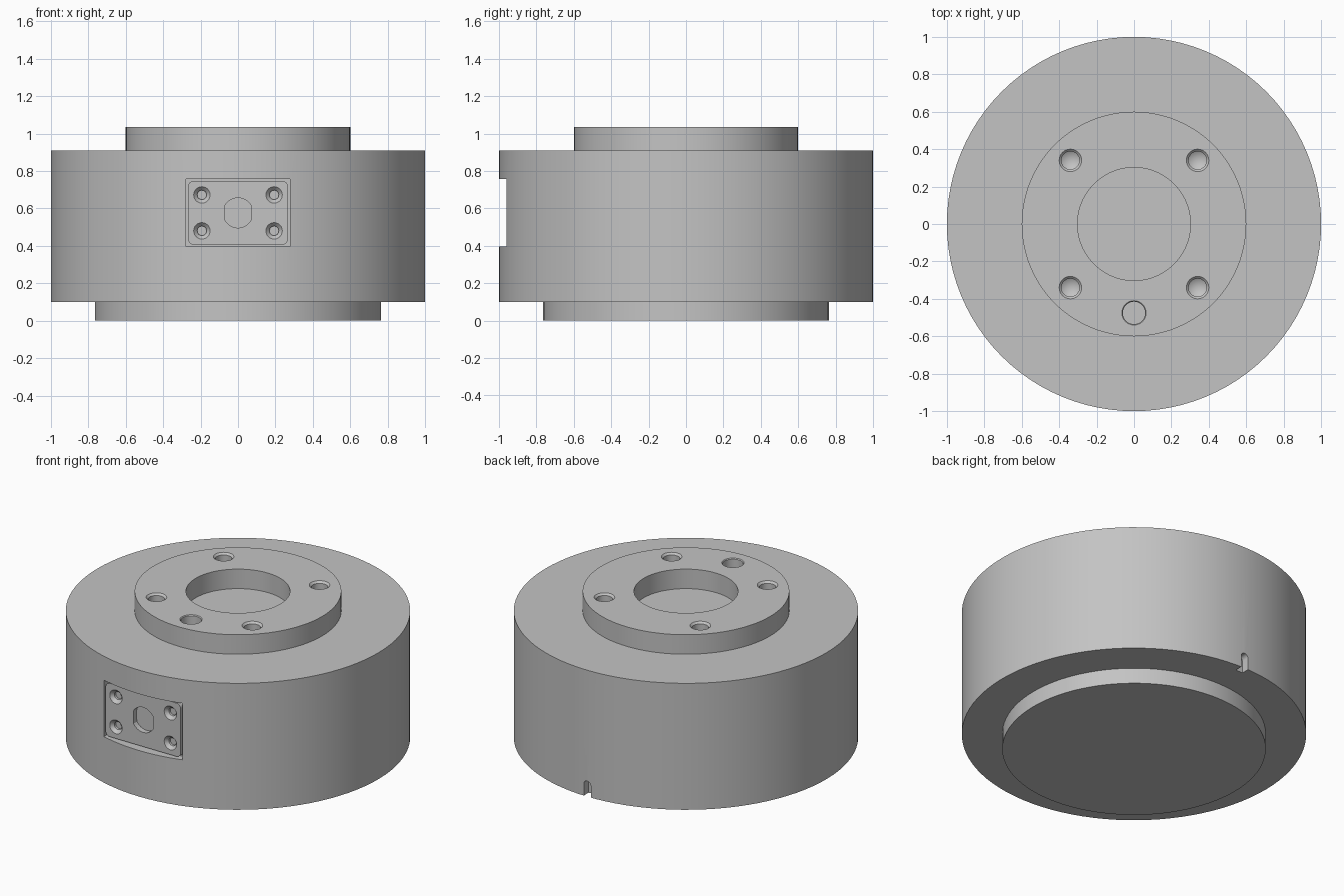
import bpy, bmesh, math
from mathutils import Matrix

cube = bpy.data.objects.get("Cube")
if cube:
    bpy.data.objects.remove(cube, do_unlink=True)

grey = bpy.data.materials.new("machined grey")
grey.use_nodes = True
GREY = (0.55, 0.55, 0.55, 1)
grey.diffuse_color = GREY
grey.node_tree.nodes["Principled BSDF"].inputs["Base Color"].default_value = GREY

TOP, BODY_TOP, STEP = 1.035, 0.91, 0.10
PLATE_Y, PORT_Z = -0.96, 0.576
TO_FRONT = Matrix.Rotation(math.radians(90), 4, "X")  # local z points to the front


def finish(name, bm, matrix=Matrix()):
    bmesh.ops.transform(bm, matrix=matrix, verts=bm.verts)
    bmesh.ops.recalc_face_normals(bm, faces=bm.faces)
    mesh = bpy.data.meshes.new(name)
    bm.to_mesh(mesh)
    bm.free()
    mesh.materials.append(grey)
    obj = bpy.data.objects.new(name, mesh)
    bpy.context.collection.objects.link(obj)
    return obj


def lathe(name, profile, segments, matrix=Matrix()):
    """Closed solid turned about z; the profile starts and ends on the axis."""
    bm = bmesh.new()
    verts = [bm.verts.new((r, 0, z)) for r, z in profile]
    edges = [bm.edges.new(pair) for pair in zip(verts, verts[1:])]
    bmesh.ops.spin(bm, geom=verts + edges, axis=(0, 0, 1), cent=(0, 0, 0),
                   steps=segments, angle=math.tau)
    bmesh.ops.remove_doubles(bm, verts=bm.verts, dist=1e-4)
    return finish(name, bm, matrix)


def prism(name, outline, y0, y1):
    """Outline in x and z, extruded along y."""
    bm = bmesh.new()
    face = bm.faces.new([bm.verts.new((x, y0, z)) for x, z in outline])
    moved = bmesh.ops.extrude_face_region(bm, geom=[face])["geom"]
    bmesh.ops.translate(bm, vec=(0, y1 - y0, 0),
                        verts=[v for v in moved if isinstance(v, bmesh.types.BMVert)])
    return finish(name, bm)


def rounded_rect(w, h, r, zc, steps=6):
    points = []
    for k, (sx, sz) in enumerate([(1, 1), (-1, 1), (-1, -1), (1, -1)]):
        for i in range(steps + 1):
            a = math.pi / 2 * (k + i / steps)
            points.append((sx * (w - r) + r * math.cos(a),
                           zc + sz * (h - r) + r * math.sin(a)))
    return points


def cut(target, cutter):
    cutter.hide_render = True
    mod = target.modifiers.new("cut", "BOOLEAN")
    mod.operation, mod.solver, mod.object = "DIFFERENCE", "EXACT", cutter
    bpy.context.view_layer.objects.active = target
    bpy.ops.object.modifier_apply(modifier=mod.name)
    bpy.data.objects.remove(cutter, do_unlink=True)


# Turned housing with lower spigot, raised flange and shallow bore
housing = lathe("housing", [(0, 0), (0.765, 0), (0.765, STEP), (1, STEP),
                            (1, BODY_TOP), (0.6, BODY_TOP), (0.6, TOP),
                            (0.302, TOP), (0.302, BODY_TOP), (0, BODY_TOP)], 96)

# Chamfered bolt holes with drill-point ends
for x in (-0.34, 0.34):
    for y in (-0.34, 0.34):
        cut(housing, lathe("bolt_hole", [(0, -0.23), (0.048, -0.2), (0.048, -0.012),
                                         (0.06, 0), (0.06, 0.05), (0, 0.05)], 32,
                           Matrix.Translation((x, y, TOP))))

# Flat-bottomed dowel hole
cut(housing, lathe("dowel_hole", [(0, -0.12), (0.06, -0.12), (0.06, -0.005),
                                  (0.065, 0), (0.065, 0.05), (0, 0.05)], 32,
                   Matrix.Translation((0, -0.475, TOP))))

# Front pocket
cut(housing, prism("pocket", [(-0.278, 0.395), (0.278, 0.395),
                              (0.278, 0.757), (-0.278, 0.757)], -1.1, -0.92))

# Round-topped locating slot at the back
arch = [(0.025 * math.cos(a), 0.175 + 0.025 * math.sin(a))
        for a in [math.pi * i / 10 for i in range(11)]]
cut(housing, prism("slot", [(0.025, 0.05)] + arch + [(-0.025, 0.05)], 0.95, 1.1))

# Connector plate in the pocket
plate = prism("connector_plate", rounded_rect(0.266, 0.171, 0.03, PORT_Z), -0.90, PLATE_Y)

# Countersunk screw holes
for x in (-0.193, 0.193):
    for z in (PORT_Z - 0.096, PORT_Z + 0.096):
        place = Matrix.Translation((x, PLATE_Y, z)) @ TO_FRONT
        cut(plate, lathe("screw_hole", [(0, -0.035), (0.025, -0.035), (0.025, -0.02),
                                        (0.044, 0), (0.044, 0.05), (0, 0.05)], 24, place))

# Connector opening with two flat sides
opening = [(max(-0.07, min(0.07, 0.08 * math.cos(a))), PORT_Z + 0.08 * math.sin(a))
           for a in [math.tau * (i + 0.5) / 40 for i in range(40)]]
cut(plate, prism("port", opening, -1.1, -0.925))

# Smooth shading with crisp edges
for obj in (housing, plate):
    bpy.ops.object.select_all(action="DESELECT")
    obj.select_set(True)
    bpy.context.view_layer.objects.active = obj
    bpy.ops.object.shade_smooth_by_angle(angle=math.radians(25))
